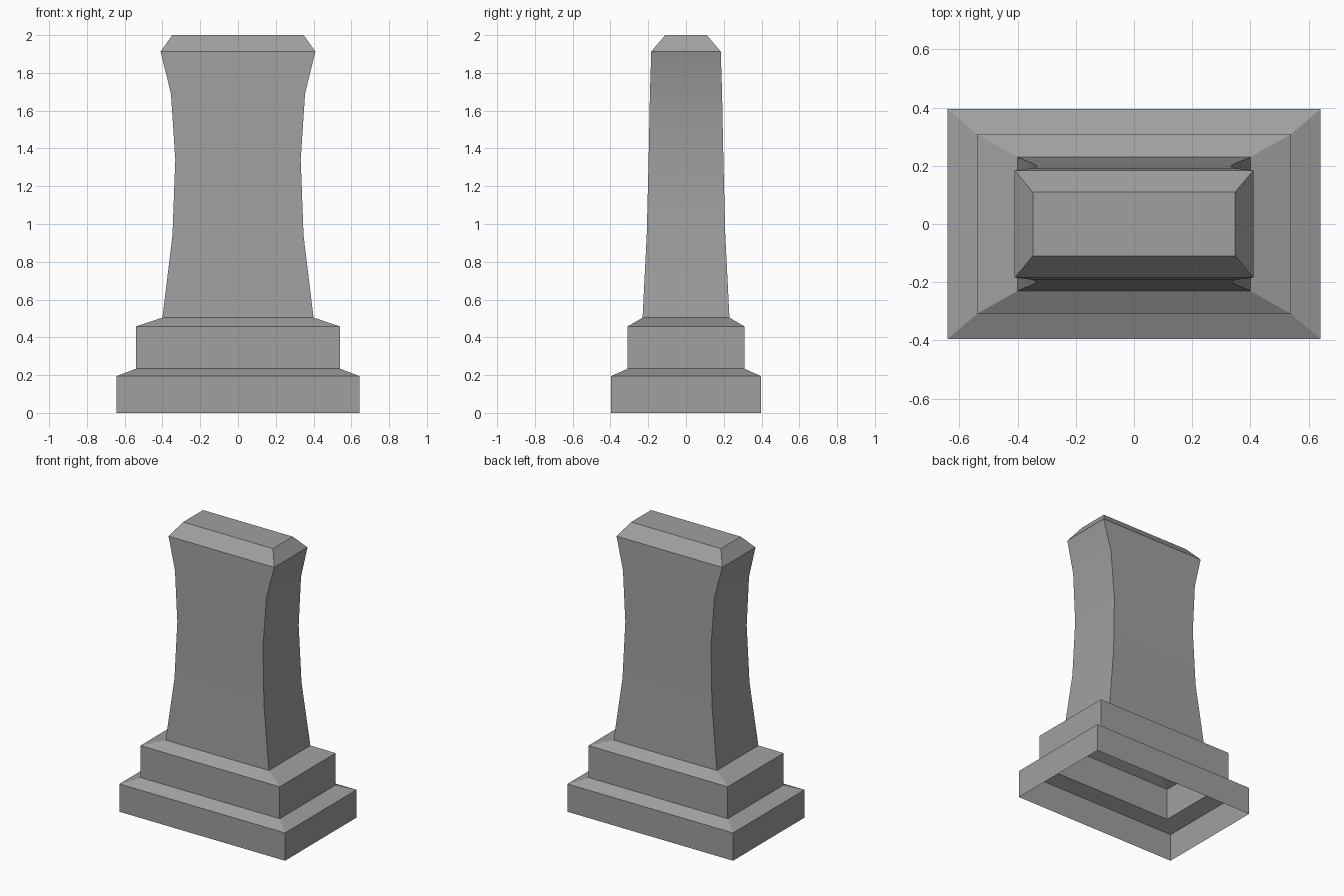
import bpy
import bmesh

if "Cube" in bpy.data.objects:
    bpy.data.objects.remove(bpy.data.objects["Cube"], do_unlink=True)

# Weathered grey stone
stone = bpy.data.materials.new("grey_stone")
stone.use_nodes = True
grey = (0.35, 0.35, 0.35, 1.0)
stone.diffuse_color = grey
stone.node_tree.nodes["Principled BSDF"].inputs["Base Color"].default_value = grey


def loft(name, rings, capped=False):
    """Stack rectangular rings (half width, half depth, height) into a shell."""
    bm = bmesh.new()
    loops = [[bm.verts.new((sx * w, sy * d, z))
              for sx, sy in ((-1, -1), (1, -1), (1, 1), (-1, 1))]
             for w, d, z in rings]
    for low, high in zip(loops, loops[1:]):
        for i in range(4):
            j = (i + 1) % 4
            bm.faces.new((low[i], low[j], high[j], high[i]))
    if capped:
        bm.faces.new(loops[-1])
    mesh = bpy.data.meshes.new(name)
    bm.to_mesh(mesh)
    bm.free()
    mesh.materials.append(stone)
    obj = bpy.data.objects.new(name, mesh)
    bpy.context.collection.objects.link(obj)
    bpy.ops.object.select_all(action="DESELECT")
    obj.select_set(True)
    bpy.context.view_layer.objects.active = obj
    bpy.ops.object.shade_smooth_by_angle(angle=0.4)
    return obj


# Two-step plinth with sloped ledges, open underneath
loft("plinth", [(0.642, 0.396, 0.0), (0.642, 0.396, 0.195),
                (0.54, 0.309, 0.234), (0.54, 0.309, 0.458),
                (0.40, 0.23, 0.504)])

# Waisted shaft, flaring towards the top, with a chamfered cap
loft("shaft", [(0.40, 0.23, 0.504), (0.347, 0.208, 0.94),
               (0.332, 0.198, 1.34), (0.355, 0.191, 1.69),
               (0.41, 0.184, 1.913), (0.348, 0.11, 2.0)], capped=True)
